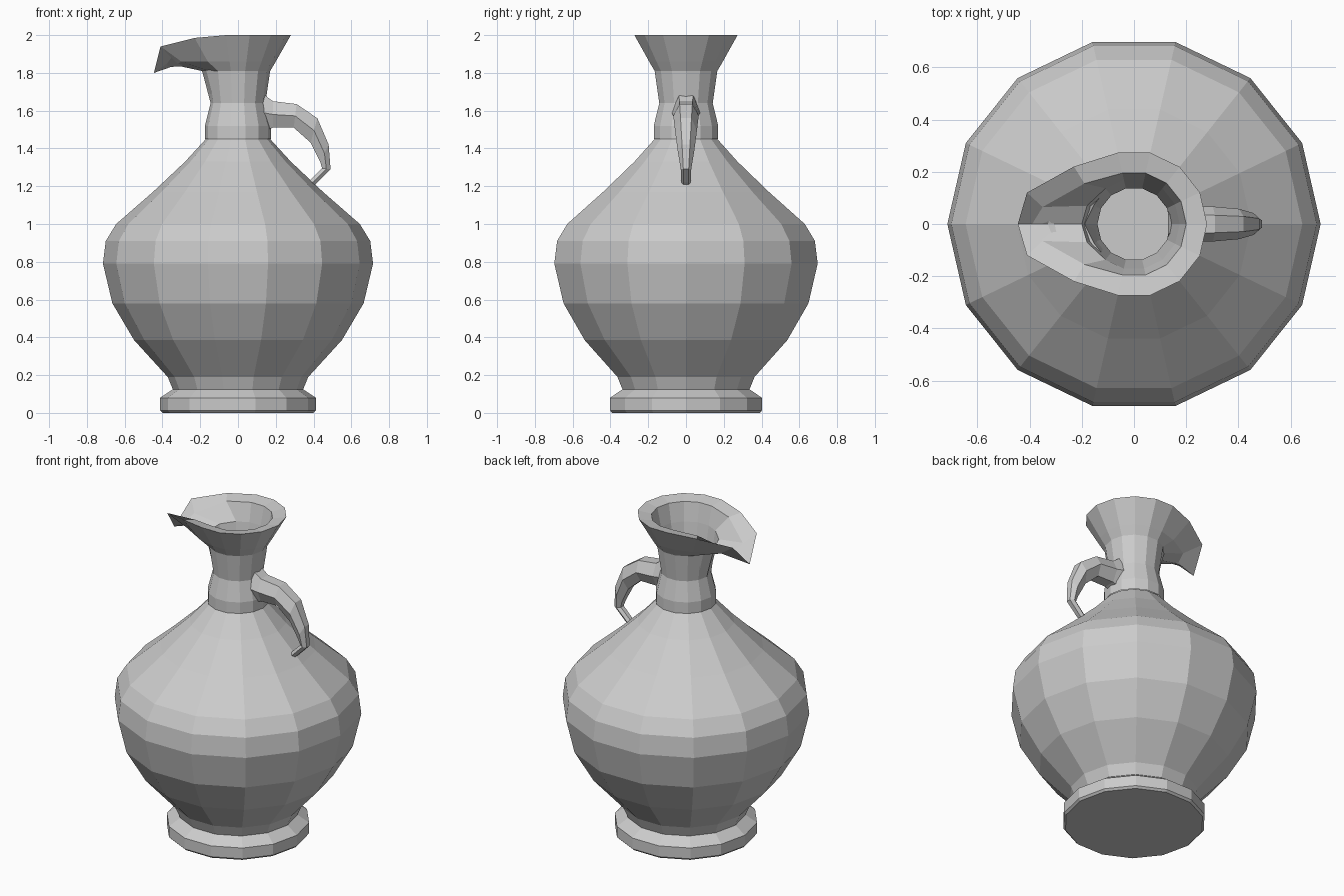
import bpy, bmesh
from math import sin, cos, pi
from mathutils import Vector

if "Cube" in bpy.data.objects:
    bpy.data.objects.remove(bpy.data.objects["Cube"])

SIDES = 14


def loft(name, rings, cap_start=True, cap_end=True):
    """Skin a list of equal-length point rings into one flat-shaded mesh."""
    bm = bmesh.new()
    rows = [[bm.verts.new(p) for p in ring] for ring in rings]
    n = len(rows[0])
    for a, b in zip(rows, rows[1:]):
        for i in range(n):
            j = (i + 1) % n
            bm.faces.new((a[i], a[j], b[j], b[i]))
    if cap_start:
        bm.faces.new(rows[0][::-1])
    if cap_end:
        bm.faces.new(rows[-1])
    bmesh.ops.recalc_face_normals(bm, faces=bm.faces)
    mesh = bpy.data.meshes.new(name)
    bm.to_mesh(mesh)
    bm.free()
    obj = bpy.data.objects.new(name, mesh)
    bpy.context.collection.objects.link(obj)
    return obj


def ring(r, z, spout=()):
    """14-sided ring; spout pulls columns at 180, 154 and 129 degrees (mirrored in y)."""
    pts = [Vector((r * cos(2 * pi * i / SIDES), r * sin(2 * pi * i / SIDES), z))
           for i in range(SIDES)]
    for k, (x, y, sz) in enumerate(spout):
        pts[7 - k] = Vector((x, y, sz))
        pts[7 + k] = Vector((x, -y, sz))
    return pts


# Foot and rounded body
body_profile = [(0.40, 0), (0.412, 0.012), (0.412, 0.08), (0.345, 0.125), (0.372, 0.19),
                (0.55, 0.385), (0.665, 0.58), (0.715, 0.79), (0.70, 0.91),
                (0.645, 1.0), (0.45, 1.17), (0.28, 1.33), (0.17, 1.45)]
loft("body", [ring(r, z) for r, z in body_profile])

# Neck: outside up to the rim, then down the inside, with a pulled spout
loft("neck_and_spout", [
    ring(0.175, 1.45),
    ring(0.175, 1.52),
    ring(0.145, 1.64),
    ring(0.17, 1.81, [(-0.19, 0, 1.81)]),
    ring(0.20, 1.86, [(-0.33, 0, 1.84), (-0.30, 0.08, 1.86), (-0.16, 0.16, 1.86)]),
    ring(0.28, 2.0, [(-0.445, 0, 1.80), (-0.41, 0.12, 1.94), (-0.23, 0.22, 1.985)]),
    ring(0.20, 1.985, [(-0.39, 0, 1.83), (-0.35, 0.065, 1.885), (-0.19, 0.155, 1.97)]),
    ring(0.175, 1.87, [(-0.20, 0, 1.84), (-0.18, 0.07, 1.86)]),
    ring(0.14, 1.65),
    ring(0.14, 1.455),
], cap_start=False, cap_end=False)

# Handle: tapering hexagon swept along (outer edge, inner edge, half width)
handle_path = [((0.13, 1.69), (0.13, 1.49), 0.075),
               ((0.185, 1.65), (0.185, 1.51), 0.07),
               ((0.31, 1.635), (0.295, 1.51), 0.067),
               ((0.42, 1.56), (0.385, 1.43), 0.058),
               ((0.48, 1.42), (0.435, 1.33), 0.042),
               ((0.49, 1.29), (0.445, 1.295), 0.028),
               ((0.42, 1.22), (0.385, 1.235), 0.025),
               ((0.38, 1.185), (0.355, 1.205), 0.025)]
sections = []
for (ox, oz), (ix, iz), w in handle_path:
    mx, mz = (ox + ix) / 2, (oz + iz) / 2
    sections.append([(ox, -w * 0.5, oz), (ox, w * 0.5, oz), (mx, w, mz),
                     (ix, w * 0.5, iz), (ix, -w * 0.5, iz), (mx, -w, mz)])
loft("handle", sections)
